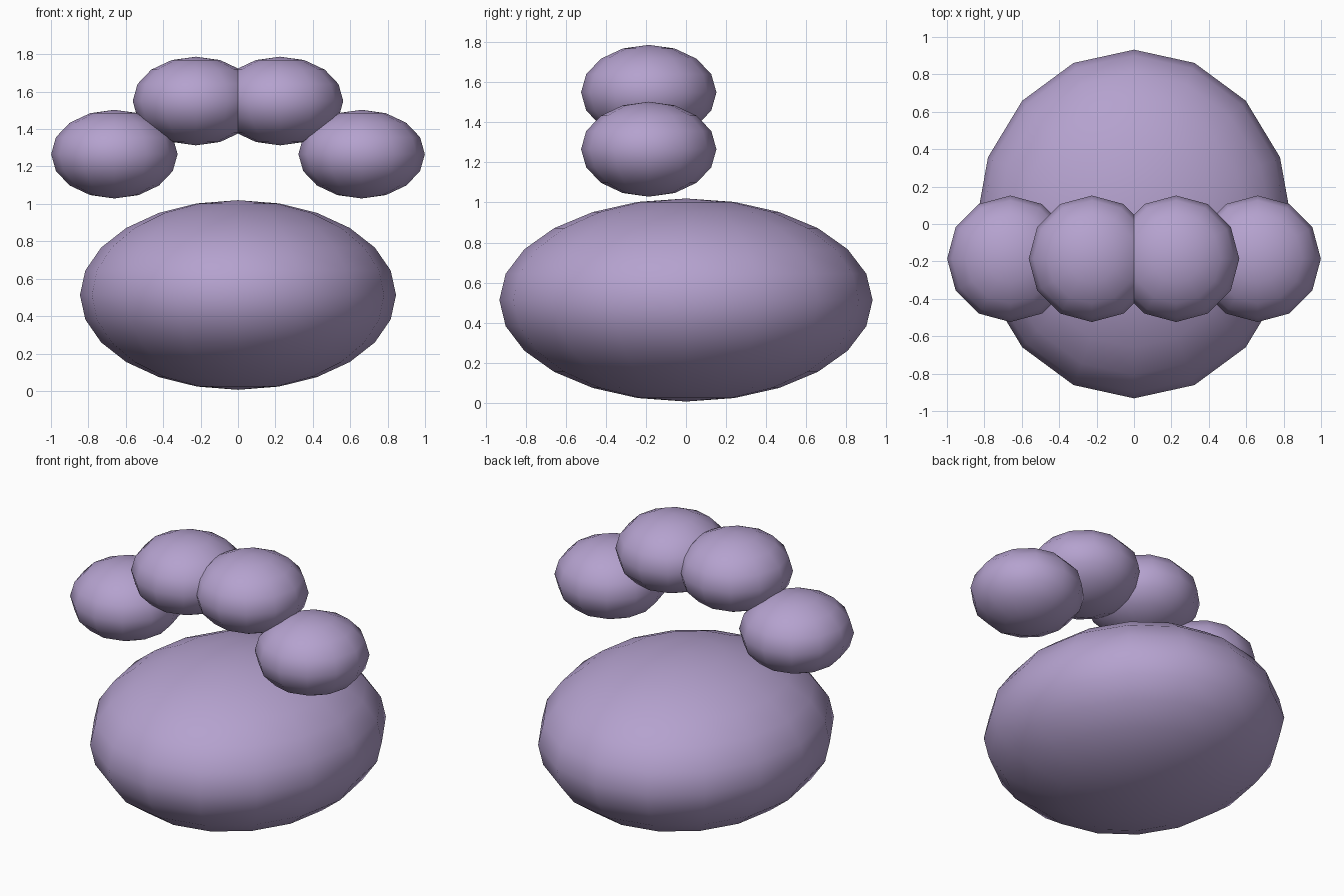
import bpy

if "Cube" in bpy.data.objects:
    bpy.data.objects.remove(bpy.data.objects["Cube"])


def ellipsoid(name, centre, radii, segments, rings):
    bpy.ops.mesh.primitive_uv_sphere_add(
        segments=segments, ring_count=rings, radius=1, location=centre)
    ob = bpy.context.object
    ob.name = name
    ob.scale = radii
    bpy.ops.object.transform_apply(location=False, rotation=False, scale=True)
    bpy.ops.object.shade_smooth()
    ob.data.materials.append(mat)
    return ob


mat = bpy.data.materials.new("soft_purple")
mat.diffuse_color = (0.46, 0.36, 0.62, 1)
mat.use_nodes = True
mat.node_tree.nodes["Principled BSDF"].inputs["Base Color"].default_value = mat.diffuse_color

# Large main pad
ellipsoid("main_pad", (0, 0, 0.513), (0.845, 0.932, 0.507), 16, 12)

# Four toe pads in an arch, mirrored left and right
for side, s in (("left", -1), ("right", 1)):
    for label, x, z in (("inner", 0.225, 1.55), ("outer", 0.661, 1.266)):
        ellipsoid(f"{side}_{label}_toe", (s * x, -0.186, z),
                  (0.338, 0.338, 0.237), 12, 8)
